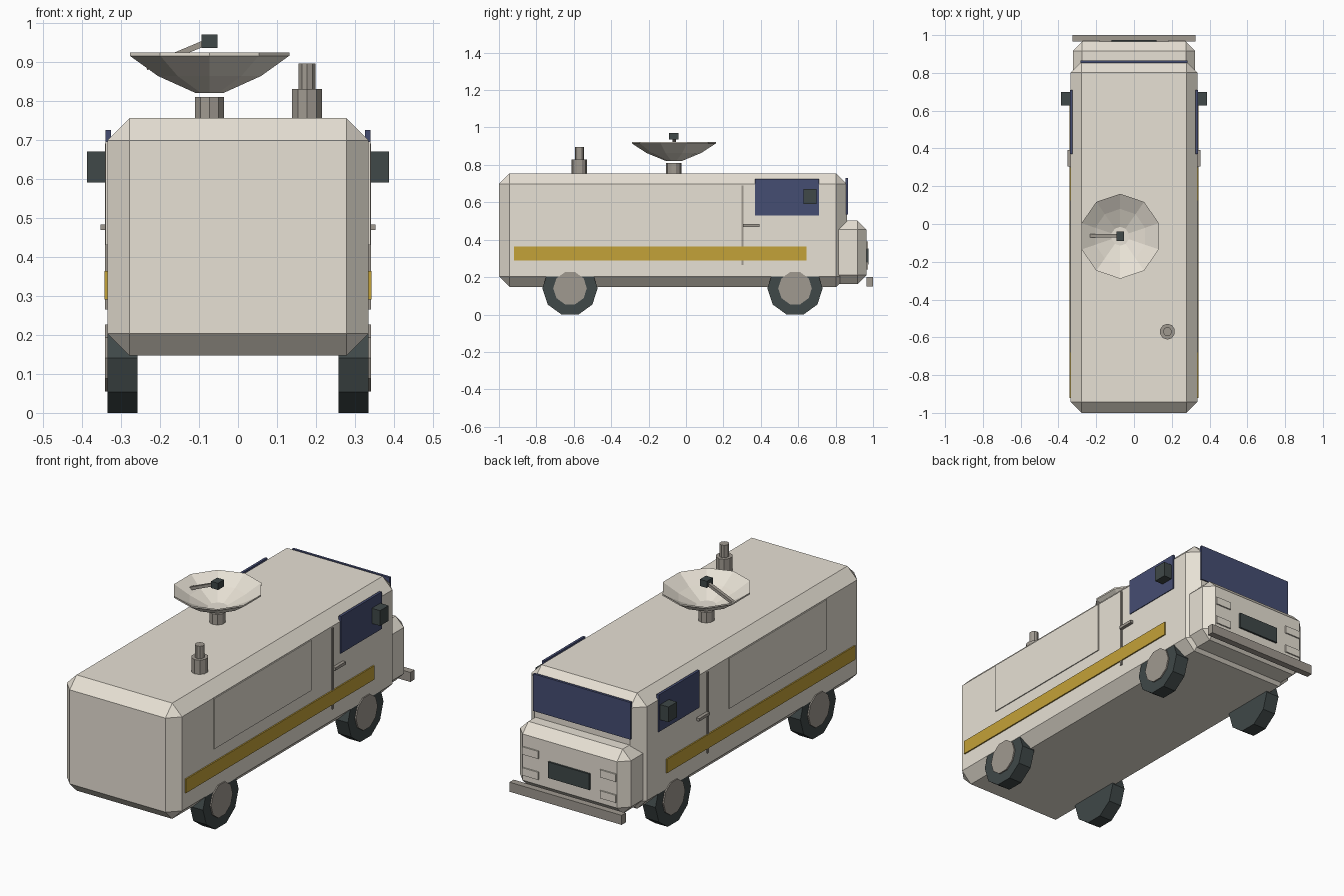
import bpy, bmesh
from math import pi, cos, sin
from mathutils import Vector

if "Cube" in bpy.data.objects:
    bpy.data.objects.remove(bpy.data.objects["Cube"])


def mat(name, c):
    m = bpy.data.materials.new(name)
    m.diffuse_color = (*c, 1)
    m.use_nodes = True
    m.node_tree.nodes["Principled BSDF"].inputs["Base Color"].default_value = m.diffuse_color
    return m


CREAM = mat("cream", (0.80, 0.75, 0.66))
DARK = mat("dark", (0.05, 0.065, 0.065))
GLASS = mat("glass", (0.06, 0.075, 0.17))
YELLOW = mat("yellow", (0.55, 0.36, 0.04))
METAL = mat("metal", (0.35, 0.32, 0.28))


def finish(bm, name, m):
    bmesh.ops.recalc_face_normals(bm, faces=bm.faces)
    me = bpy.data.meshes.new(name)
    bm.to_mesh(me)
    bm.free()
    me.materials.append(m)
    ob = bpy.data.objects.new(name, me)
    bpy.context.collection.objects.link(ob)
    return ob


def box(name, x, y, z, m, chamfer=0):
    bm = bmesh.new()
    bmesh.ops.create_cube(bm, size=1)
    for v in bm.verts:
        v.co = [a + (b - a) * (c + 0.5) for (a, b), c in zip((x, y, z), v.co)]
    if chamfer:
        bmesh.ops.bevel(bm, geom=bm.edges[:], offset=chamfer, segments=1,
                        profile=0.5, affect='EDGES')
    return finish(bm, name, m)


def lathe(name, profile, n, m, place, closed=False):
    # place(r, angle, h) gives the world position of a profile point
    bm = bmesh.new()
    rings = [[bm.verts.new(place(r, 2 * pi * i / n, h)) for i in range(n)]
             for r, h in profile]
    for a, b in zip(rings, rings[1:]):
        for i in range(n):
            j = (i + 1) % n
            bm.faces.new((a[i], a[j], b[j], b[i]))
    bm.faces.new(rings[0])
    bm.faces.new(rings[-1])
    return finish(bm, name, m)


def upright(cx, cy, sx=1.0):
    return lambda r, a, h: (cx + sx * r * sin(a), cy + r * cos(a), h)


# body, hood and bumper
box("body", (-.335, .335), (-1, .86), (.147, .755), CREAM, .057)
box("hood", (-.322, .322), (.70, .965), (.163, .502), CREAM, .048)
box("bumper", (-.326, .326), (.965, 1), (.15, .20), METAL)

# windscreen and grille
box("windscreen", (-.283, .283), (.853, .866), (.535, .73), GLASS)
box("grille", (-.12, .12), (.955, .975), (.268, .352), DARK)

# parts repeated on both sides
for side, s in (("left", -1), ("right", 1)):
    def sbox(part, x, y, z, m):
        box(f"{part}_{side}", sorted((s * x[0], s * x[1])), y, z, m)

    sbox("side_panel", (.32, .340), (-.68, .125), (.43, .695), CREAM)
    sbox("stripe", (.32, .342), (-.92, .645), (.29, .363), YELLOW)
    sbox("door_seam", (.32, .341), (.298, .308), (.265, .69), METAL)
    sbox("door_handle", (.33, .352), (.305, .392), (.468, .483), METAL)
    sbox("side_window", (.326, .339), (.37, .71), (.53, .725), GLASS)
    sbox("mirror", (.338, .387), (.627, .698), (.59, .67), DARK)
    for k, z in enumerate(((.24, .28), (.35, .39))):
        sbox(f"headlight_{k}", (.18, .272), (.955, .972), z, CREAM)

    # wheels and hubs
    for end, cy in (("rear", -.62), ("front", .583)):
        put = lambda r, a, h: (s * h, cy + r * cos(a), .1405 + r * sin(a))
        lathe(f"wheel_{end}_{side}", [(.1477, .258), (.1477, .334)], 10, DARK, put)
        lathe(f"hub_{end}_{side}", [(.09, .30), (.09, .341)], 10, METAL, put)

# roof stack
lathe("stack", [(.042, .74), (.042, .83), (.024, .83), (.024, .895)], 10,
      METAL, upright(.177, -.57, .96))

# dish on its post
DX, DY = -.073, -.065
lathe("dish_post", [(.041, .74), (.041, .81)], 10, METAL, upright(DX, DY, .96))
lathe("dish", [(.04, .82), (.145, .863), (.225, .915), (.225, .923),
               (.145, .875), (.05, .832)], 10, CREAM, upright(DX, DY, .955))

# feed horn and its arm
box("feed_horn", (-.093, -.053), (-.09, -.04), (.935, .97), DARK)
a, b = Vector((-.235, -.062, .885)), Vector((-.08, -.062, .95))
bm = bmesh.new()
bmesh.ops.create_cube(bm, size=1)
d = b - a
q = d.to_track_quat('X', 'Z')
for v in bm.verts:
    v.co = (a + b) / 2 + q @ Vector((v.co.x * d.length, v.co.y * .018, v.co.z * .015))
finish(bm, "feed_arm", METAL)
